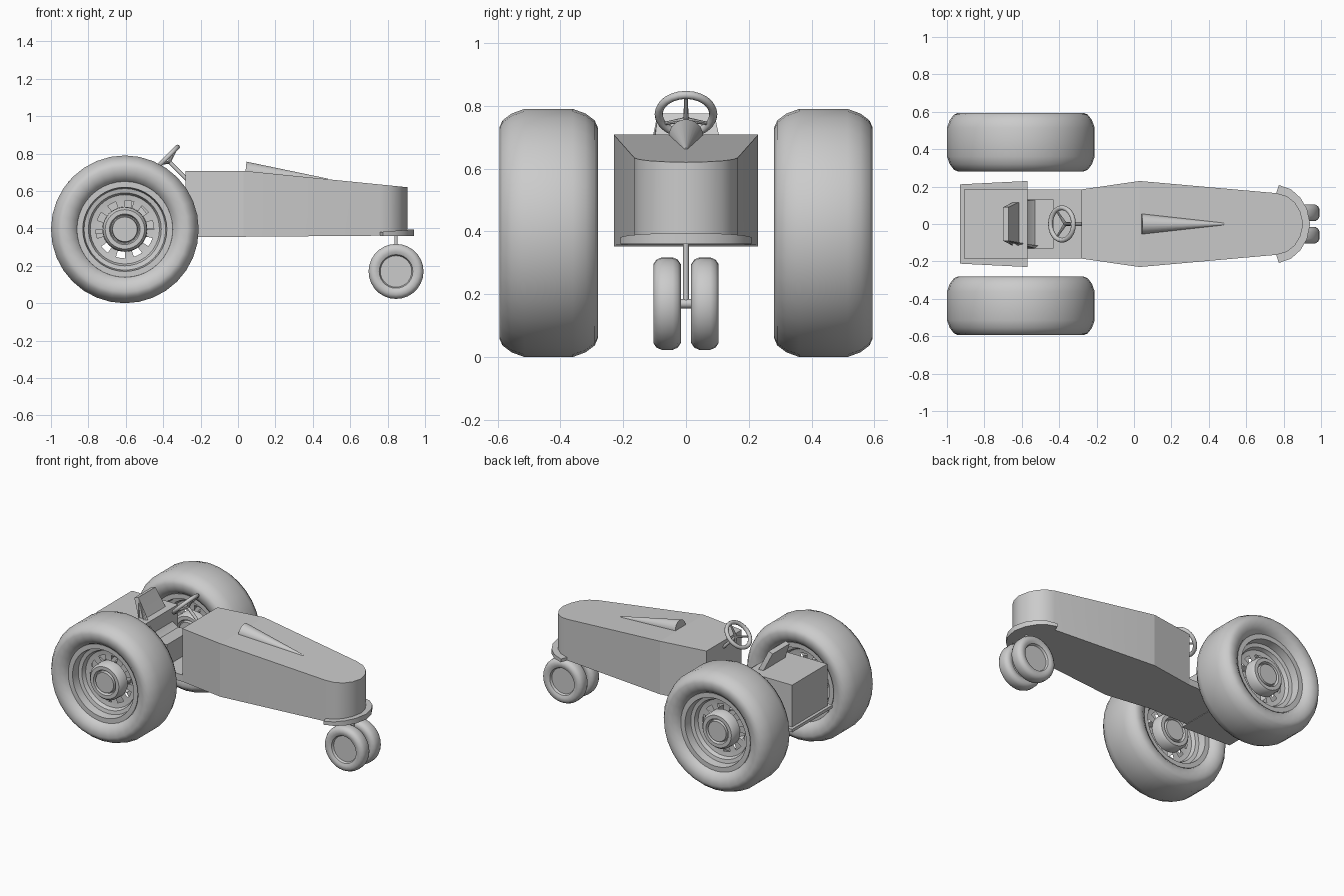
import bpy, bmesh, math
from mathutils import Vector

if "Cube" in bpy.data.objects:
    bpy.data.objects.remove(bpy.data.objects["Cube"])


def finish(bm, name, loc=(0, 0, 0), angle=35):
    bmesh.ops.recalc_face_normals(bm, faces=bm.faces)
    me = bpy.data.meshes.new(name)
    bm.to_mesh(me)
    bm.free()
    ob = bpy.data.objects.new(name, me)
    ob.location = loc
    bpy.context.collection.objects.link(ob)
    bpy.ops.object.select_all(action='DESELECT')
    bpy.context.view_layer.objects.active = ob
    ob.select_set(True)
    bpy.ops.object.shade_smooth_by_angle(angle=math.radians(angle))
    return ob


def lathe(name, profile, loc, segs=32, slots=(), angle=40):
    """Revolve (radius, y) points about the y axis; listed bands get open slots."""
    bm = bmesh.new()
    rings = []
    for r, y in profile:
        if r == 0:
            rings.append([bm.verts.new((0, y, 0))] * segs)
        else:
            rings.append([bm.verts.new((r * math.cos(math.tau * i / segs), y,
                                        r * math.sin(math.tau * i / segs))) for i in range(segs)])
    for k in range(len(rings) - 1):
        for i in range(segs):
            if k in slots and i % 4 < 2:
                continue
            j = (i + 1) % segs
            quad = [rings[k][i], rings[k][j], rings[k + 1][j], rings[k + 1][i]]
            quad = list(dict.fromkeys(quad))
            if len(quad) > 2:
                bm.faces.new(quad)
    return finish(bm, name, loc, angle)


def both_sides(half):
    return half + [(r, -y) for r, y in reversed(half)]


def prism(name, outline, bottom, top):
    """Extrude an x-y outline between two height functions of x."""
    bm = bmesh.new()
    lo = [bm.verts.new((x, y, bottom(x))) for x, y in outline]
    hi = [bm.verts.new((x, y, top(x))) for x, y in outline]
    n = len(outline)
    bm.faces.new(lo)
    bm.faces.new(hi)
    for i in range(n):
        j = (i + 1) % n
        bm.faces.new((lo[i], lo[j], hi[j], hi[i]))
    bmesh.ops.connect_verts_concave(bm, faces=bm.faces)
    return finish(bm, name)


def mirrored(half):
    return half + [(x, -y) for x, y in reversed(half) if y > 0]


def box(name, x0, x1, half_y, z0, z1):
    return prism(name, [(x0, half_y), (x1, half_y), (x1, -half_y), (x0, -half_y)],
                 lambda x: z0, lambda x: z1)


def rod(bm, a, b, r0, r1, segs=12):
    a, b = Vector(a), Vector(b)
    m = (b - a).to_track_quat('Z', 'Y').to_matrix().to_4x4()
    m.translation = (a + b) / 2
    bmesh.ops.create_cone(bm, cap_ends=True, segments=segs, radius1=r0, radius2=r1,
                          depth=(b - a).length, matrix=m)


# Hood: flat at the back, then sloping down to a rounded nose
NOSE = [(0.76, 0.165), (0.815, 0.15), (0.86, 0.115), (0.89, 0.065), (0.905, 0)]


def underside(x):
    return 0.355 + 0.008 * max(0, x)


back = mirrored([(-0.28, 0.185), (0.03, 0.23)])
prism("hood_rear", back, underside, lambda x: 0.708)
prism("hood_front", mirrored([(0.03, 0.23)] + NOSE), underside,
      lambda x: 0.708 - 0.088 * (x - 0.03) / 0.875)

# Crescent bumper under the nose
outer = [(0.775, 0.208), (0.84, 0.185), (0.89, 0.14), (0.925, 0.08), (0.942, 0)]
prism("front_bumper", mirrored(outer) + mirrored(NOSE)[::-1],
      lambda x: 0.36, lambda x: 0.38 + 0.08 * (x - 0.75))

# Half-buried cone scoop on the hood
bm = bmesh.new()
rod(bm, (0.04, 0, 0.702), (0.48, 0, 0.66), 0.055, 0.006, 24)
finish(bm, "hood_scoop")

# Cockpit floor, rear box and flared base plate
box("cockpit_floor", -0.66, -0.28, 0.185, 0.355, 0.40)
box("rear_box", -0.91, -0.57, 0.185, 0.355, 0.65)
prism("rear_plate", [(-0.93, 0.212), (-0.57, 0.23), (-0.57, -0.23), (-0.93, -0.212)],
      lambda x: 0.352, lambda x: 0.372)

# Seat: side profile with width per point, reclined back on a cushion
bm = bmesh.new()
side = [(-0.43, 0.40, 0.13), (-0.43, 0.54, 0.13), (-0.53, 0.53, 0.13), (-0.57, 0.56, 0.125),
        (-0.62, 0.66, 0.115), (-0.67, 0.775, 0.09), (-0.70, 0.765, 0.09),
        (-0.65, 0.65, 0.115), (-0.61, 0.55, 0.13), (-0.61, 0.40, 0.13)]
left = [bm.verts.new((x, w, z)) for x, z, w in side]
right = [bm.verts.new((x, -w, z)) for x, z, w in side]
for i in range(len(side)):
    j = (i + 1) % len(side)
    bm.faces.new((left[i], left[j], right[j], right[i]))
for s in (left, right):
    bmesh.ops.triangulate(bm, faces=[bm.faces.new(s)])
finish(bm, "seat", angle=30)

# Steering wheel tilted 45 degrees, with spokes and column
centre = Vector((-0.385, 0, 0.773))
up = Vector((1, 0, 1)).normalized()
axis = Vector((1, 0, -1)).normalized()
bpy.ops.mesh.primitive_torus_add(major_radius=0.087, minor_radius=0.013, major_segments=24,
                                 minor_segments=10, location=centre,
                                 rotation=(0, -math.pi / 4, 0))
bpy.context.object.name = "steering_wheel"
bpy.ops.object.shade_smooth_by_angle(angle=math.radians(40))
bm = bmesh.new()
hub = centre + axis * 0.025
for k in range(3):
    a = math.tau * k / 3
    rim = centre + 0.085 * (math.cos(a) * up + math.sin(a) * Vector((0, 1, 0)))
    rod(bm, hub, rim, 0.009, 0.005, 8)
rod(bm, hub - axis * 0.008, centre + axis * 0.17, 0.010, 0.010)
finish(bm, "steering_column")

# Rear wheels: fat tyre, stepped rim with slotted disc and raised hub
TYRE = [(0.25, 0.10), (0.265, 0.128), (0.295, 0.15), (0.335, 0.157),
        (0.358, 0.147), (0.38, 0.118), (0.395, 0.077)]
RIM = [(0.258, 0.095), (0.256, 0.116), (0.225, 0.116), (0.218, 0.065), (0.195, 0.06),
       (0.185, 0.035), (0.155, 0.03), (0.12, 0.03), (0.118, 0.085), (0.105, 0.10),
       (0.082, 0.10), (0.075, 0.08), (0.07, 0.08), (0.066, 0.10), (0, 0.10)]
for s, word in ((-1, "right"), (1, "left")):
    loc = (-0.605, s * 0.4375, 0.395)
    lathe(f"rear_tyre_{word}", both_sides(TYRE), loc, 32)
    n = len(RIM)
    lathe(f"rear_rim_{word}", both_sides(RIM), loc, 40, slots=(6, 2 * n - 8))

# Twin front wheels on a short axle and steering post
FRONT = [(0, 0.022), (0.084, 0.022), (0.09, 0.036), (0.105, 0.043), (0.125, 0.044),
         (0.14, 0.034), (0.147, 0.018)]
for s, word in ((-1, "right"), (1, "left")):
    lathe(f"front_wheel_{word}", both_sides(FRONT), (0.845, s * 0.06, 0.17), 28)
bm = bmesh.new()
rod(bm, (0.845, -0.05, 0.17), (0.845, 0.05, 0.17), 0.015, 0.015)
rod(bm, (0.845, 0, 0.165), (0.845, 0, 0.37), 0.009, 0.009)
finish(bm, "front_axle_and_post")
